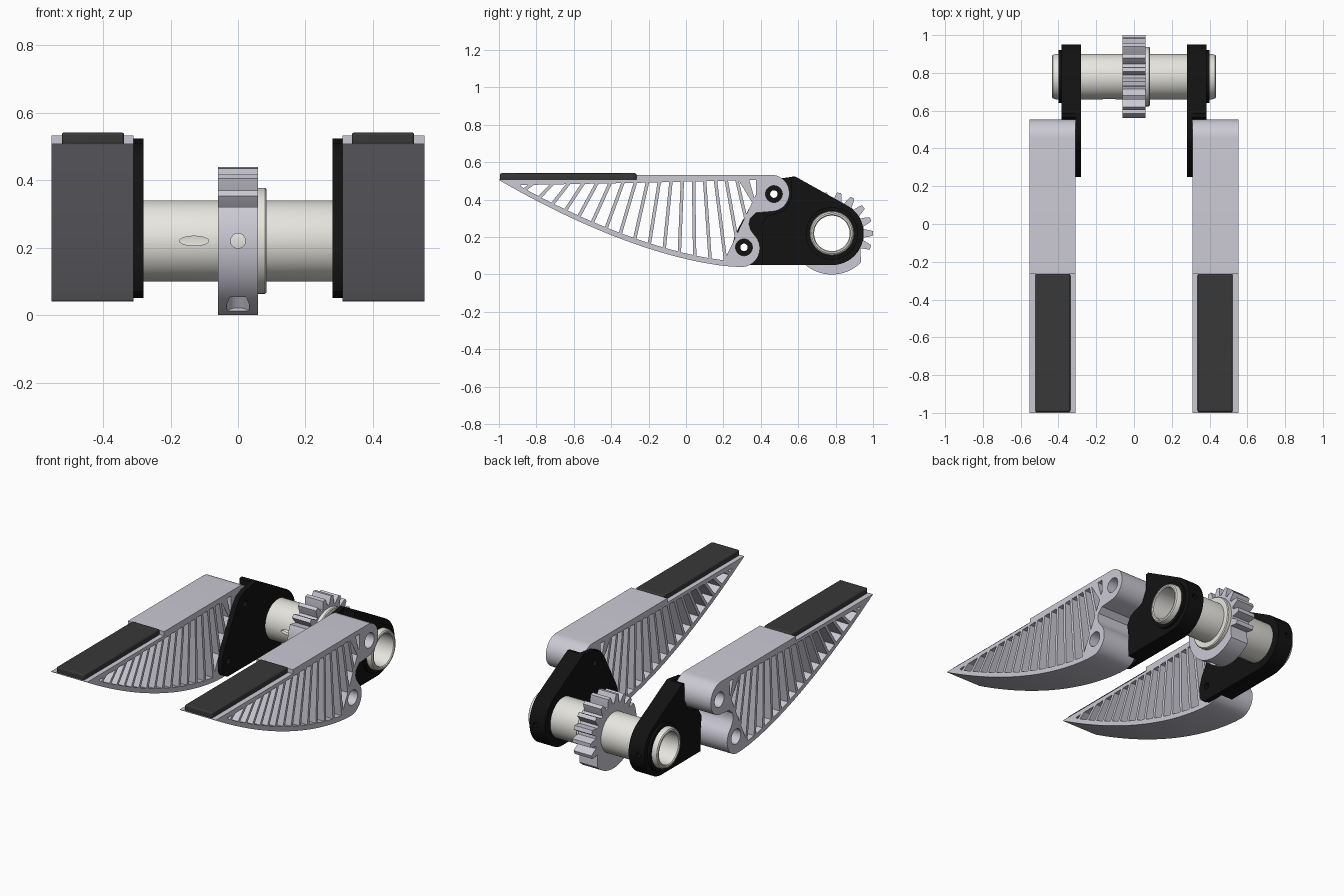
import bpy, bmesh, math
from mathutils import Vector

if "Cube" in bpy.data.objects:
    bpy.data.objects.remove(bpy.data.objects["Cube"])

AY, AZ = 0.78, 0.22   # shaft axis


def material(name, c):
    m = bpy.data.materials.new(name)
    m.diffuse_color = (*c, 1)
    m.use_nodes = True
    m.node_tree.nodes["Principled BSDF"].inputs["Base Color"].default_value = m.diffuse_color
    return m


BLACK = material("black", (0.006, 0.006, 0.006))
RUBBER = material("rubber", (0.04, 0.04, 0.042))
SILVER = material("silver", (0.6, 0.59, 0.66))
IVORY = material("ivory", (0.8, 0.79, 0.74))


def add(name, mesh, mat):
    ob = bpy.data.objects.new(name, mesh)
    bpy.context.collection.objects.link(ob)
    if mat:
        mesh.materials.clear()
        mesh.materials.append(mat)
    bpy.ops.object.select_all(action='DESELECT')
    bpy.context.view_layer.objects.active = ob
    ob.select_set(True)
    bpy.ops.object.shade_smooth_by_angle(angle=math.radians(30))
    return ob


def arc(cy, cz, r, a0, a1, n=16):
    angles = [math.radians(a0 + (a1 - a0) * i / n) for i in range(n + 1)]
    return [(cy + r * math.cos(a), cz + r * math.sin(a)) for a in angles]


def circle(cy, cz, r, n=40):
    return arc(cy, cz, r, 0, 360, n)[:-1]


def plate(name, loops, x0, x1, mat):
    """Extrude a y-z outline (first loop) with holes (other loops) along x."""
    cu = bpy.data.curves.new(name, 'CURVE')
    cu.dimensions, cu.fill_mode = '2D', 'BOTH'
    cu.extrude = abs(x1 - x0) / 2
    for loop in loops:
        sp = cu.splines.new('POLY')
        sp.points.add(len(loop) - 1)
        for p, (u, v) in zip(sp.points, loop):
            p.co = (u, v, 0, 1)
        sp.use_cyclic_u = True
    tmp = bpy.data.objects.new(name + "_curve", cu)
    me = bpy.data.meshes.new_from_object(tmp)
    bpy.data.objects.remove(tmp)
    bm = bmesh.new()
    bm.from_mesh(me)
    for v in bm.verts:
        v.co = Vector((v.co.z + (x0 + x1) / 2, v.co.x, v.co.y))
    bmesh.ops.remove_doubles(bm, verts=bm.verts, dist=1e-5)
    bmesh.ops.recalc_face_normals(bm, faces=bm.faces)
    bm.to_mesh(me)
    bm.free()
    return add(name, me, mat)


def lathe(name, profile, mat, n=64):
    """Revolve a closed (x, radius) profile about the shaft axis."""
    bm = bmesh.new()
    rings = []
    for i in range(n):
        a = 2 * math.pi * i / n
        rings.append([bm.verts.new((x, AY + r * math.cos(a), AZ + r * math.sin(a)))
                      for x, r in profile])
    k = len(profile)
    for i in range(n):
        p, q = rings[i], rings[(i + 1) % n]
        for j in range(k):
            bm.faces.new((p[j], p[(j + 1) % k], q[(j + 1) % k], q[j]))
    bmesh.ops.recalc_face_normals(bm, faces=bm.faces)
    me = bpy.data.meshes.new(name)
    bm.to_mesh(me)
    bm.free()
    return add(name, me, mat)


def drill(target, loc, r, depth, rot, stretch=1):
    """Cut a round or oval hole."""
    bpy.ops.mesh.primitive_cylinder_add(vertices=24, radius=r, depth=depth,
                                        location=loc, rotation=rot)
    c = bpy.context.object
    c.name = target.name + "_cutter"
    c.scale.x = stretch
    c.hide_render = True
    c.hide_set(True)
    m = target.modifiers.new("hole", 'BOOLEAN')
    m.operation, m.object = 'DIFFERENCE', c


ALONG_Y = (math.pi / 2, 0, 0)

# Hollow shaft
half = [(0.415, 0.12), (0.43, 0.115), (0.435, 0.108), (0.435, 0.1), (0.43, 0.095)]
shaft = lathe("shaft", half + [(-x, r) for x, r in reversed(half)], IVORY)
drill(shaft, (-0.13, AY - 0.12, AZ), 0.014, 0.1, ALONG_Y, 3.1)

# Collar beside the gear
lathe("collar", [(0.06, 0.119), (0.06, 0.157), (0.08, 0.157), (0.085, 0.152), (0.085, 0.119)], IVORY)

# Sector gear: teeth at top and back, smooth rim below
rim = []
for k in range(-1, 8):
    for da, r in ((-7.5, 0.172), (-5, 0.2), (-3, 0.22), (3, 0.22), (5, 0.2), (7.5, 0.172)):
        rim += arc(AY, AZ, r, k * 20 + da, 0, 1)[:1]
rim += arc(AY, AZ, 0.22, 153, 315, 40)
gear = plate("gear", [rim, circle(AY, AZ, 0.119, 64)], -0.06, 0.06, SILVER)
drill(gear, (0, AY - 0.17, AZ), 0.022, 0.2, ALONG_Y)
drill(gear, (0, AY - 0.105, AZ - 0.185), 0.034, 0.07, (math.radians(30), 0, 0))
lathe_ring = circle(AY, AZ, 0.119, 64)


def under(y):
    return 0.04 + 0.465 * max(0, (0.29 - y) / 1.29) ** 1.6


def clip(poly, p, n, w):
    """Keep the part of poly where (q - p).n >= w."""
    out = []
    for i, b in enumerate(poly):
        a = poly[i - 1]
        da = (a[0] - p[0]) * n[0] + (a[1] - p[1]) * n[1] - w
        db = (b[0] - p[0]) * n[0] + (b[1] - p[1]) * n[1] - w
        if (da < 0) != (db < 0):
            t = da / (da - db)
            out.append((a[0] + t * (b[0] - a[0]), a[1] + t * (b[1] - a[1])))
        if db >= 0:
            out.append(b)
    return out


# Finger outline, and the openings left between its fanned ribs
outline = [(-1 + 1.29 * i / 32, under(-1 + 1.29 * i / 32)) for i in range(32)]
outline += arc(0.295, 0.14, 0.1, -85, 45)
outline += [(0.345, 0.24), (0.337, 0.27), (0.343, 0.3), (0.375, 0.33)]
outline += arc(0.455, 0.435, 0.098, -85, 90, 20)
outline += [(-0.265, 0.533), (-0.265, 0.508), (-1, 0.508)]
cavity = [(-0.88 + 1.085 * i / 30, under(-0.88 + 1.085 * i / 30) + 0.03) for i in range(31)]
cavity += [(0.375, 0.43), (0.375, 0.505), (-0.265, 0.49), (-0.885, 0.478)]
ribs = []
for i in range(18):
    u = i / 17
    a = math.radians(36 + 70 * u ** 0.7)
    ribs.append(((-0.80 + 1.13 * u ** 0.85, 0.5), (math.sin(a), -math.cos(a))))
cells = []
for i in range(len(ribs) + 1):
    c = cavity
    if i > 0:
        c = clip(c, *ribs[i - 1], 0.009)
    if i < len(ribs):
        p, n = ribs[i]
        c = clip(c, p, (-n[0], -n[1]), 0.009)
    if len(c) > 2:
        cells.append(c)
pins = [(0.31, 0.145), (0.47, 0.43)]

# Bracket outlines: thin plate behind the finger, thick web around the shaft
hub_arc = arc(AY, AZ, 0.17, -90, 59, 28)
thin = [(0.25, 0.1), (0.265, 0.07), (0.3, 0.052)] + hub_arc + [
    (0.6, 0.515), (0.585, 0.523), (0.57, 0.523), (0.47, 0.508), (0.42, 0.485),
    (0.385, 0.44), (0.265, 0.22), (0.25, 0.17)]
thick = [(0.41, 0.05)] + hub_arc + [
    (0.6, 0.515), (0.585, 0.523), (0.565, 0.52), (0.565, 0.42), (0.53, 0.345),
    (0.43, 0.31), (0.4, 0.26), (0.41, 0.18)]
bore = circle(AY, AZ, 0.119, 64)

for s, side in ((1, "right"), (-1, "left")):
    plate(side + "_finger", [outline] + cells + [circle(*p, 0.045) for p in pins],
          s * 0.31, s * 0.553, SILVER)
    plate(side + "_bracket_plate", [thin, bore] + [circle(*p, 0.02) for p in pins],
          s * 0.28, s * 0.31, BLACK)
    web = plate(side + "_bracket_web", [thick, bore], s * 0.309, s * 0.385, BLACK)
    drill(web, (s * 0.345, AY + 0.15, AZ), 0.015, 0.1, ALONG_Y)
    lathe(side + "_hub_ring", [(s * 0.38, 0.119), (s * 0.38, 0.14), (s * 0.4, 0.14),
                               (s * 0.4, 0.119)], BLACK)
    # Rubber grip pad
    bpy.ops.mesh.primitive_cube_add(size=1, location=(s * 0.43, -0.63, 0.523))
    pad = bpy.context.object
    pad.name = side + "_grip_pad"
    pad.scale = (0.185, 0.73, 0.037)
    bpy.ops.object.transform_apply(location=False, rotation=False, scale=True)
    pad.data.materials.append(RUBBER)
    bev = pad.modifiers.new("rounded", 'BEVEL')
    bev.width, bev.segments = 0.008, 3
    bpy.ops.object.shade_smooth_by_angle(angle=math.radians(30))
